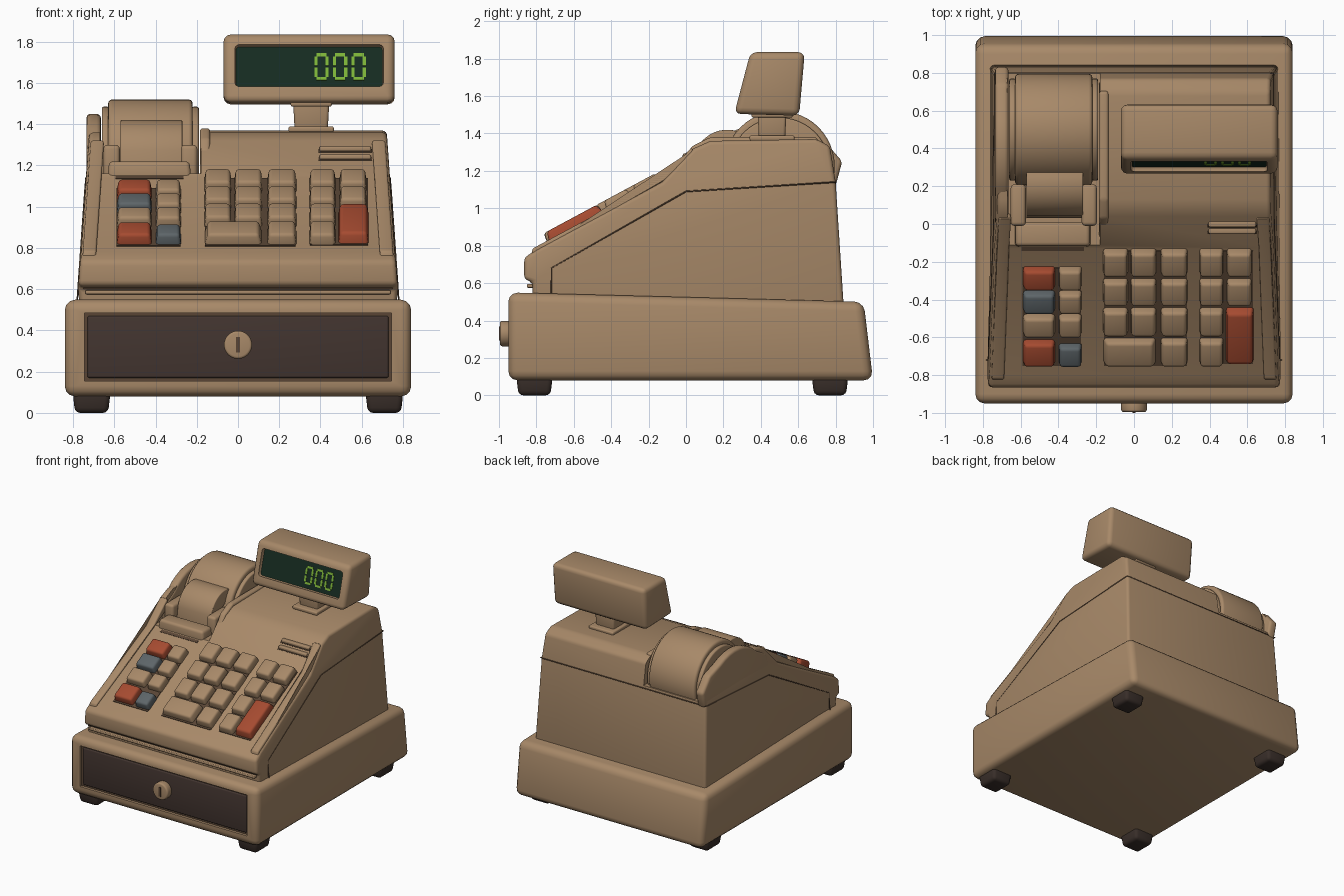
import bpy, bmesh, math
from mathutils import Vector

if "Cube" in bpy.data.objects:
    bpy.data.objects.remove(bpy.data.objects["Cube"])


def material(name, r, g, b):
    m = bpy.data.materials.new(name)
    m.use_nodes = True
    m.diffuse_color = (r, g, b, 1)
    bsdf = m.node_tree.nodes["Principled BSDF"]
    bsdf.inputs["Base Color"].default_value = (r, g, b, 1)
    bsdf.inputs["Roughness"].default_value = 0.7
    return m


TAN = material("tan plastic", 0.39, 0.25, 0.14)
SEAM = material("seam brown", 0.10, 0.06, 0.035)
DRAWER = material("drawer brown", 0.055, 0.035, 0.029)
RUBBER = material("dark rubber", 0.04, 0.027, 0.022)
RED = material("key red", 0.38, 0.07, 0.03)
BLUE = material("key blue grey", 0.11, 0.13, 0.14)
SCREEN = material("screen green", 0.008, 0.025, 0.015)
DIGIT = material("bright green", 0.21, 0.46, 0.04)


def finish(name, bm, mat, bevel=0.0, cutters=(), segments=3):
    """Turn a bmesh into a rounded, optionally cut, smooth-shaded object."""
    bmesh.ops.recalc_face_normals(bm, faces=bm.faces)
    mesh = bpy.data.meshes.new(name)
    bm.to_mesh(mesh)
    bm.free()
    mesh.materials.append(mat)
    ob = bpy.data.objects.new(name, mesh)
    bpy.context.collection.objects.link(ob)
    if bevel:
        mod = ob.modifiers.new("round", 'BEVEL')
        mod.width, mod.segments = bevel, segments
        mod.angle_limit = math.radians(25)
    for c in cutters:
        mod = ob.modifiers.new("cut", 'BOOLEAN')
        mod.operation, mod.solver, mod.object = 'DIFFERENCE', 'EXACT', c
    bpy.ops.object.select_all(action='DESELECT')
    bpy.context.view_layer.objects.active = ob
    ob.select_set(True)
    bpy.ops.object.convert(target='MESH')
    bpy.ops.object.shade_smooth_by_angle(angle=math.radians(35))
    for c in cutters:
        bpy.data.objects.remove(c)
    return ob


def box(name, loc, size, mat, bevel=0.0, tilt=0.0, top=1.0, cutters=()):
    """Box with its upper face scaled by top, tilted about x."""
    bm = bmesh.new()
    bmesh.ops.create_cube(bm, size=1)
    for v in bm.verts:
        k = top if v.co.z > 0 else 1.0
        v.co = Vector((v.co.x * size[0] * k, v.co.y * size[1] * k, v.co.z * size[2]))
    ob = finish(name, bm, mat, bevel, cutters)
    ob.location = loc
    ob.rotation_euler.x = tilt
    bpy.context.view_layer.update()
    return ob


def prism(name, profile, x0, x1, mat, bevel=0.0, taper=0.0, cutters=()):
    """Side profile of (y, z) points spanned from x0 to x1, narrowing with height."""
    bm = bmesh.new()
    ends = []
    for x in (x0, x1):
        ends.append([bm.verts.new((x - math.copysign(taper * (z - 0.6), x), y, z))
                     for y, z in profile])
    bm.faces.new(ends[0])
    bm.faces.new(ends[1][::-1])
    n = len(profile)
    for i in range(n):
        j = (i + 1) % n
        bm.faces.new((ends[0][i], ends[0][j], ends[1][j], ends[1][i]))
    return finish(name, bm, mat, bevel, cutters)


def arc(cy, cz, r, a0, a1, n):
    steps = [math.radians(a0 + (a1 - a0) * i / n) for i in range(n + 1)]
    return [(cy + r * math.cos(a), cz + r * math.sin(a)) for a in steps]


def cylinder(name, loc, radius, depth, axis, mat, bevel):
    bm = bmesh.new()
    bmesh.ops.create_cone(bm, cap_ends=True, segments=48, radius1=radius,
                          radius2=radius, depth=depth)
    ob = finish(name, bm, mat, bevel)
    ob.location = loc
    ob.rotation_euler = (math.pi / 2, 0, 0) if axis == 'y' else (0, math.pi / 2, 0)
    return ob


# Base with drawer opening, drawer front, lock and feet
opening = box("drawer_cutter", (0, -0.97, 0.32), (1.49, 0.09, 0.33), SEAM)
prism("base", [(-0.95, 0.08), (-0.95, 0.55), (0.95, 0.50), (1.0, 0.08)],
      -0.84, 0.84, TAN, 0.05, cutters=[opening])
box("drawer_gap", (0, -0.925, 0.32), (1.49, 0.008, 0.33), SEAM)
box("drawer_front", (0, -0.92, 0.32), (1.46, 0.04, 0.30), DRAWER, 0.01)
cylinder("drawer_lock", (0, -0.965, 0.33), 0.068, 0.06, 'y', TAN, 0.012)
box("keyhole", (0, -0.996, 0.33), (0.018, 0.008, 0.075), SEAM)
for x in (-0.71, 0.71):
    for y in (-0.81, 0.77):
        box("foot", (x, y, 0.05), (0.16, 0.17, 0.10), RUBBER, 0.025, top=1.15)

# Main housing with the paper bay cut out of its upper right
bay = box("bay_cutter", (-0.425, 0.44, 1.46), (0.49, 1.12, 0.60), TAN)
prism("housing", [(-0.82, 0.45), (-0.82, 0.605), (-0.865, 0.62), (-0.865, 0.735),
                  (-0.80, 0.78), (-0.13, 1.14), (0.04, 1.32), (0.13, 1.36),
                  (0.70, 1.37), (0.77, 1.33), (0.80, 1.14), (0.845, 0.45)],
      -0.775, 0.775, TAN, 0.022, taper=0.07, cutters=[bay])
box("front_ledge", (0, -0.83, 0.585), (1.48, 0.04, 0.02), TAN, 0.006)
box("front_shadow_gap", (0, -0.82, 0.606), (1.50, 0.03, 0.008), SEAM)
for s in (-1, 1):
    prism("panel_rim", [(-0.83, 0.73), (-0.82, 0.785), (-0.14, 1.15), (0.03, 1.325), (0.06, 1.25)],
          s * 0.70, s * 0.765, TAN, 0.01, taper=0.07)

# Seam line around both sides and the back
side = [(-0.72, 0.54), (-0.72, 0.68), (0.0, 1.09), (0.80, 1.14)]
path = [(0.776 - 0.07 * (z - 0.6), y, z) for y, z in side]
path += [(-x, y, z) for x, y, z in reversed(path)]
curve = bpy.data.curves.new("seam_line", 'CURVE')
curve.dimensions = '3D'
curve.bevel_depth = 0.004
curve.bevel_resolution = 1
spline = curve.splines.new('POLY')
spline.points.add(len(path) - 1)
for p, co in zip(spline.points, path):
    p.co = (*co, 1)
curve.materials.append(SEAM)
bpy.context.collection.objects.link(bpy.data.objects.new("seam_line", curve))

# Receipt printer: cheek, roll cover, paper and tear bar
prism("printer_cheek", [(-0.02, 1.15), (0.02, 1.27)] + arc(0.42, 1.05, 0.40, 135, 62, 8)
      + [(0.74, 1.36), (0.835, 1.25), (0.80, 1.12)], -0.735, -0.665, TAN, 0.02)
cylinder("roll_cover", (-0.425, 0.50, 1.225), 0.295, 0.41, 'x', TAN, 0.02)
for x in (-0.643, -0.207):
    cylinder("roll_flange", (x, 0.50, 1.215), 0.27, 0.035, 'x', TAN, 0.01)
    box("printer_arm", (x + (0.03 if x < -0.4 else -0.03), 0.10, 1.22),
        (0.08, 0.22, 0.16), TAN, 0.02)
prism("paper_strip", [(0.34, 1.40)] + arc(0.22, 1.24, 0.18, 70, 180, 10)
      + [(0.03, 1.18), (0.08, 1.18), (0.20, 1.30), (0.34, 1.34)], -0.57, -0.27, TAN, 0.006)
box("tear_bar", (-0.43, -0.055, 1.17), (0.41, 0.13, 0.10), TAN, 0.02, top=0.95)
box("tear_slot", (-0.43, -0.125, 1.135), (0.33, 0.03, 0.02), SEAM, tilt=0.5)
prism("bay_ridge", [(-0.08, 1.15), (0.03, 1.33), (0.13, 1.38), (0.70, 1.38), (0.76, 1.15)],
      -0.185, -0.135, TAN, 0.015)

# Vent bars on the upper slope
for y, z in ((-0.035, 1.24), (0.0, 1.28)):
    box("vent_shadow", (0.52, y - 0.005, z - 0.014), (0.26, 0.02, 0.02), SEAM, tilt=0.8)
    box("vent_bar", (0.52, y, z), (0.25, 0.035, 0.025), TAN, 0.008)

# Keyboard on the sloping panel
SLOPE = math.atan2(0.36, 0.67)


def on_panel(x, y, h):
    z = 0.78 + (y + 0.80) * math.tan(SLOPE)
    return (x, y - h * math.sin(SLOPE), z + h * math.cos(SLOPE))


def key(x0, x1, y0, y1, mat=TAN):
    size = (x1 - x0, (y1 - y0) / math.cos(SLOPE), 0.075)
    box("key", on_panel((x0 + x1) / 2, (y0 + y1) / 2 + 0.008, 0.02), size, mat,
        0.016, SLOPE, top=0.86)


def key_bed(x0, x1, y0, y1):
    box("key_bed", on_panel((x0 + x1) / 2, (y0 + y1) / 2, 0.001),
        (x1 - x0, (y1 - y0) / math.cos(SLOPE), 0.008), SEAM, 0, SLOPE)


key_bed(-0.59, -0.28, -0.75, -0.23)
key_bed(-0.16, 0.28, -0.75, -0.14)
key_bed(0.35, 0.63, -0.74, -0.14)

left_rows = [(-0.345, -0.23, RED, TAN), (-0.47, -0.355, BLUE, TAN),
             (-0.595, -0.48, TAN, TAN), (-0.75, -0.615, RED, BLUE)]
for y0, y1, wide, narrow in left_rows:
    key(-0.59, -0.415, y0, y1, wide)
    key(-0.40, -0.275, y0, y1 - 0.02 if narrow is BLUE else y1, narrow)

rows = [(-0.275, -0.135), (-0.43, -0.29), (-0.59, -0.445), (-0.75, -0.605)]
for i, (y0, y1) in enumerate(rows):
    if i < 3:
        key(-0.165, -0.03, y0, y1)
        key(-0.02, 0.12, y0, y1)
    else:
        key(-0.165, 0.12, y0, y1)
    key(0.14, 0.285, y0, y1)
    key(0.345, 0.475, y0, y1)
    if i < 2:
        key(0.49, 0.625, y0, y1)
key(0.485, 0.635, -0.745, -0.44, RED)

# Display on its neck
box("neck_foot", (0.355, 0.46, 1.375), (0.22, 0.24, 0.03), TAN, 0.01)
box("neck", (0.355, 0.46, 1.44), (0.16, 0.14, 0.15), TAN, 0.015, top=1.1)
box("neck_collar", (0.355, 0.46, 1.50), (0.20, 0.22, 0.03), TAN, 0.01)

TILT = -math.atan2(0.085, 0.305)
up = Vector((0, -math.sin(TILT), math.cos(TILT)))
out = Vector((0, -math.cos(TILT), -math.sin(TILT)))
centre = Vector((0.345, 0.303, 1.685))


def on_screen(u, v, d):
    return centre + Vector((u, 0, 0)) + up * v + out * d


window = box("screen_cutter", on_screen(0, 0, 0), (0.72, 0.07, 0.21), TAN, 0.02, TILT)
prism("display_case", [(0.258, 1.505), (0.345, 1.835), (0.635, 1.835), (0.605, 1.495)],
      -0.07, 0.76, TAN, 0.035, cutters=[window])
box("screen", on_screen(0, 0, -0.031), (0.715, 0.008, 0.205), SCREEN, 0, TILT)
for u in (0.06, 0.15, 0.24):
    for v in (-0.06, 0.06):
        box("digit_bar", on_screen(u, v, -0.026), (0.05, 0.006, 0.016), DIGIT, 0, TILT)
    for v in (-0.028, 0.028):
        for s in (-0.027, 0.027):
            box("digit_bar", on_screen(u + s, v, -0.026), (0.016, 0.006, 0.046), DIGIT, 0, TILT)
